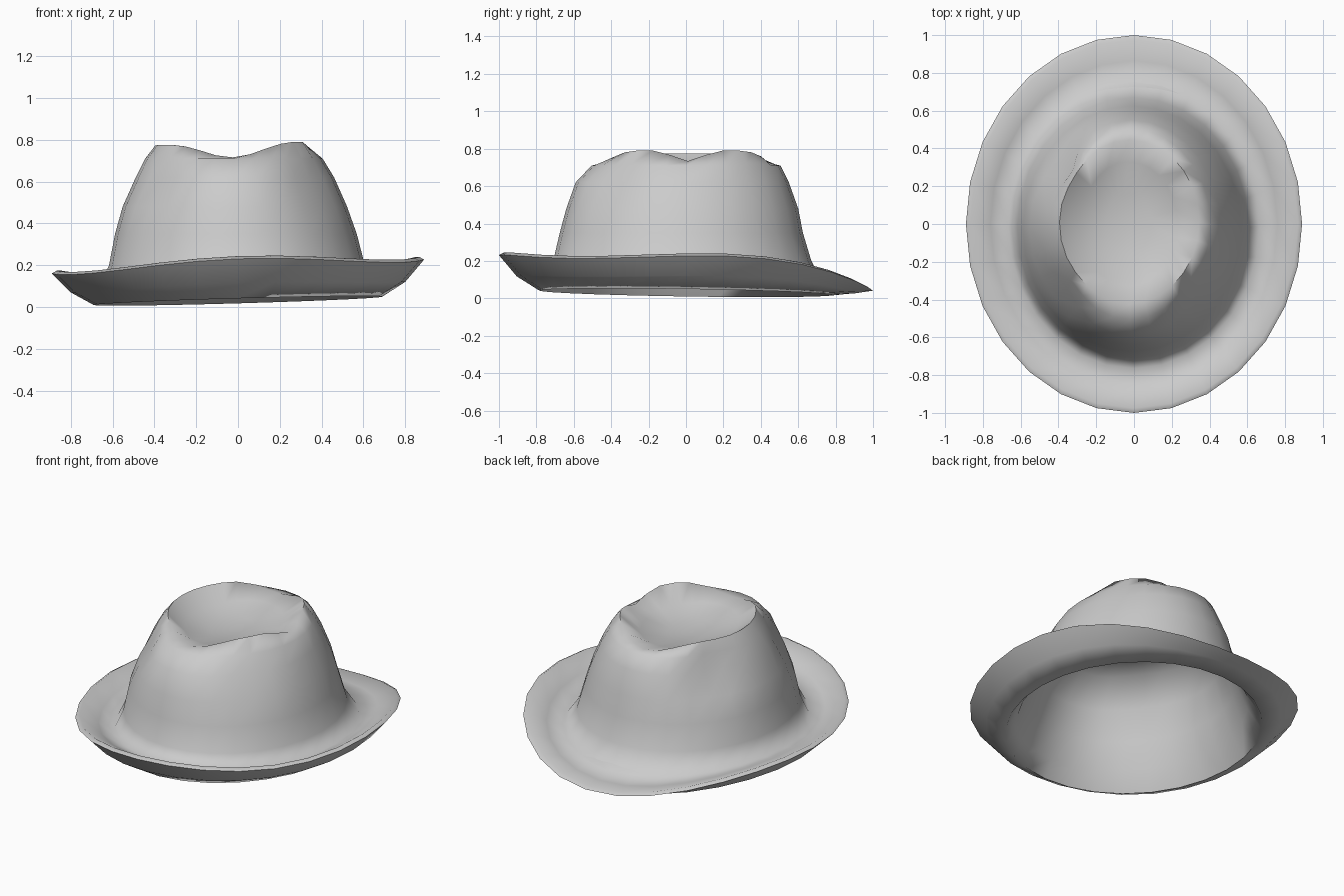
import bpy, bmesh
from math import sin, cos, pi, exp
from mathutils import Vector

if "Cube" in bpy.data.objects:
    bpy.data.objects.remove(bpy.data.objects["Cube"], do_unlink=True)

felt = bpy.data.materials.new("grey felt")
felt.use_nodes = True
felt.diffuse_color = (0.6, 0.6, 0.6, 1)
felt.node_tree.nodes["Principled BSDF"].inputs["Base Color"].default_value = (0.6, 0.6, 0.6, 1)

SIDES = 28


# Wavy height of the brim edge, and the rings that follow it
def edge_z(a):
    return 0.165 + 0.033 * cos(a) - 0.067 * sin(a) + 0.028 * sin(3 * a) + 0.029 * cos(2 * a)


def lip_z(a):
    return edge_z(a) + 0.013


def fold_z(a):
    return 0.03 + 0.02 * cos(a) - 0.012 * sin(a)


def under_z(a):
    return 0.4 * edge_z(a) + 0.6 * fold_z(a)


def base_z(a):
    return 0.1 + 0.3 * (edge_z(a) - 0.165)


def brim_z(a):
    return 0.5 * (lip_z(a) + base_z(a)) - 0.01


# Crown top, notched at the front, the back and the left side
def crown_z(a):
    side = min(a, 2 * pi - a)
    return 0.784 + 0.01 * cos(a) - 0.068 * sin(a) ** 8 - 0.06 * exp(-(side / 0.25) ** 2)


# Rings: centre x, centre y, radius x, radius y, height
rings = [
    # lining, from the top down to the fold
    (-0.03, 0, 0.20, 0.26, 0.635),
    (-0.02, 0, 0.42, 0.50, 0.63),
    (-0.015, -0.015, 0.505, 0.59, 0.47),
    (-0.01, -0.02, 0.565, 0.64, 0.3),
    (0, -0.01, 0.62, 0.705, 0.14),
    (0, 0, 0.69, 0.785, fold_z),
    # underside and lip of the brim
    (0, 0, 0.80, 0.905, under_z),
    (0, 0, 0.89, 1.0, edge_z),
    (0, 0, 0.868, 0.975, lip_z),
    # top of the brim
    (0, 0, 0.76, 0.865, brim_z),
    (0, -0.01, 0.665, 0.755, base_z),
    # crown wall
    (-0.005, -0.02, 0.612, 0.69, 0.2),
    (-0.01, -0.025, 0.578, 0.65, 0.35),
    (-0.015, -0.02, 0.537, 0.62, 0.48),
    (-0.015, -0.02, 0.475, 0.57, 0.62),
    (-0.02, 0, 0.425, 0.505, 0.71),
    # dish in the crown
    (-0.025, 0.01, 0.37, 0.435, crown_z),
    (-0.03, 0, 0.26, 0.33, 0.7),
    (-0.03, 0, 0.12, 0.16, 0.665),
]

# Finger pinches: where, and how deep
pinches = [
    (Vector((-0.40, 0.32, 0.60)), 0.07),
    (Vector((-0.38, -0.38, 0.60)), 0.05),
    (Vector((0.34, -0.40, 0.62)), 0.03),
]


def pinch(p):
    for where, depth in pinches:
        pull = depth * exp(-(p - where).length_squared / 0.025)
        p = p - Vector((p.x, p.y, 0)).normalized() * pull
    return p


bm = bmesh.new()
loops = []
for cx, cy, rx, ry, height in rings:
    loop = []
    for i in range(SIDES):
        a = 2 * pi * i / SIDES
        z = height(a) if callable(height) else height
        loop.append(bm.verts.new(pinch(Vector((cx + rx * cos(a), cy + ry * sin(a), z)))))
    loops.append(loop)
for low, high in zip(loops, loops[1:]):
    for i in range(SIDES):
        j = (i + 1) % SIDES
        bm.faces.new((low[i], low[j], high[j], high[i]))

# Close the lining and the floor of the dish
lining_top = bm.verts.new((-0.03, 0, 0.63))
dish_floor = bm.verts.new((-0.03, 0, 0.655))
for i in range(SIDES):
    j = (i + 1) % SIDES
    bm.faces.new((loops[0][j], loops[0][i], lining_top))
    bm.faces.new((loops[-1][i], loops[-1][j], dish_floor))

mesh = bpy.data.meshes.new("hat")
bm.to_mesh(mesh)
bm.free()
mesh.materials.append(felt)
hat = bpy.data.objects.new("hat", mesh)
bpy.context.collection.objects.link(hat)

bpy.ops.object.select_all(action="DESELECT")
hat.select_set(True)
bpy.context.view_layer.objects.active = hat
bpy.ops.object.shade_smooth_by_angle(angle=1.5)
